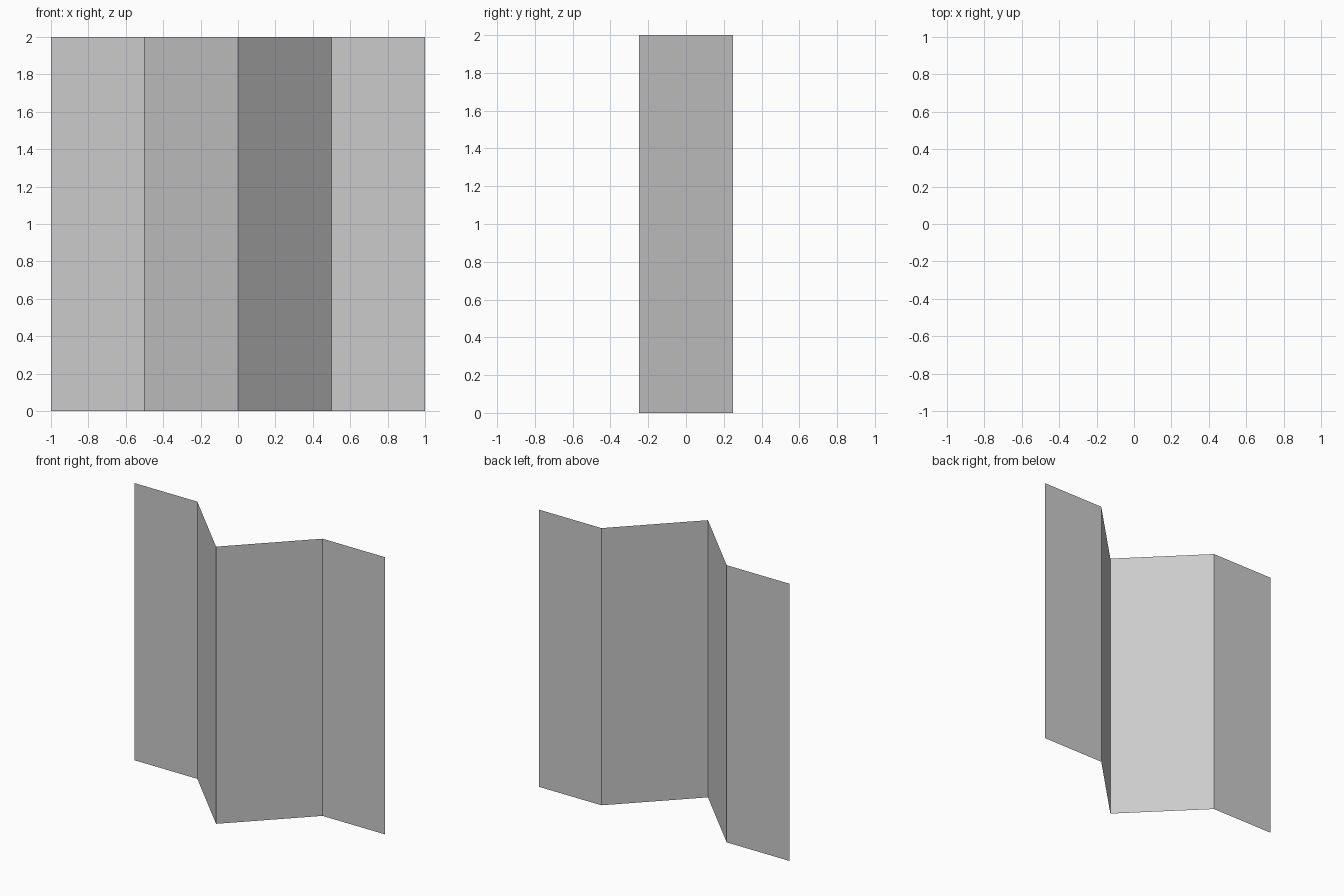
import bpy
import bmesh

if "Cube" in bpy.data.objects:
    bpy.data.objects.remove(bpy.data.objects["Cube"])

HEIGHT = 2.0
# Zigzag plan outline of the folding screen (x, y)
PROFILE = [(-1, 0.25), (-0.5, 0.25), (0, -0.25), (0.5, 0.25), (1, 0.25)]

# Folded sheet: draw the outline on the floor and extrude it upward
bm = bmesh.new()
verts = [bm.verts.new((x, y, 0)) for x, y in PROFILE]
edges = [bm.edges.new(pair) for pair in zip(verts, verts[1:])]
result = bmesh.ops.extrude_edge_only(bm, edges=edges)
top = [g for g in result["geom"] if isinstance(g, bmesh.types.BMVert)]
bmesh.ops.translate(bm, verts=top, vec=(0, 0, HEIGHT))

# Make all panels face the front
bm.normal_update()
for face in bm.faces:
    if face.normal.y > 0:
        face.normal_flip()

mesh = bpy.data.meshes.new("folded_panel")
bm.to_mesh(mesh)
bm.free()
panel = bpy.data.objects.new("folded_panel", mesh)
bpy.context.collection.objects.link(panel)
